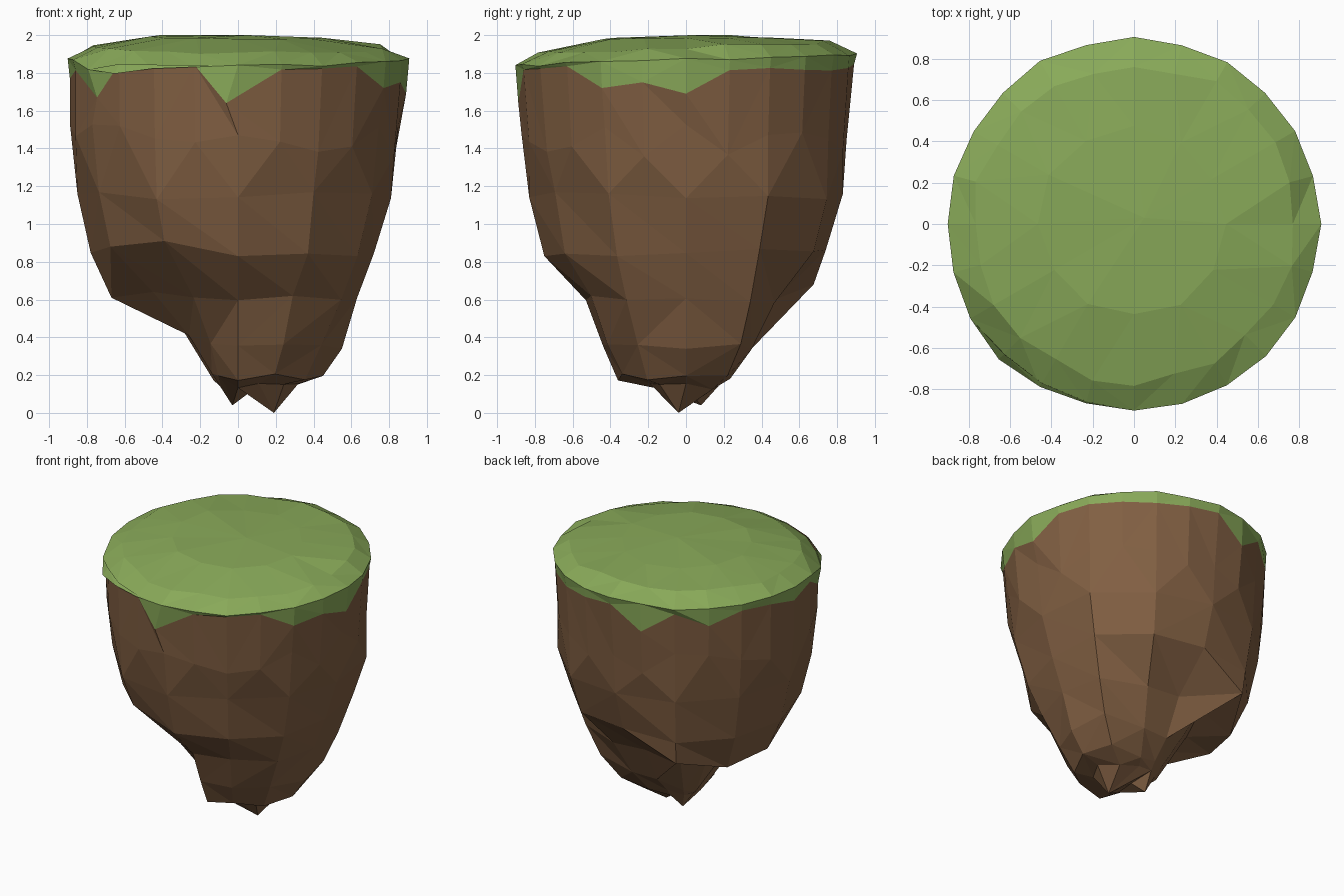
import bpy, bmesh, math, random

if "Cube" in bpy.data.objects:
    bpy.data.objects.remove(bpy.data.objects["Cube"])

random.seed(4)
N = 24  # fine ring count; the lower rock uses half of it

# Rock radii: one row per level, one column every 30 degrees from +x
ROCK = [
    (1.45, (.85, .87, .87, .85, .87, .88, .89, .89, .88, .87, .85, .86)),
    (1.15, (.81, .87, .86, .83, .85, .85, .85, .85, .86, .83, .80, .82)),
    (0.85, (.72, .78, .78, .74, .80, .78, .78, .78, .78, .75, .74, .73)),
    (0.60, (.63, .68, .54, .47, .78, .66, .67, .52, .47, .53, .58, .63)),
    (0.35, (.55, .58, .40, .34, .48, .36, .33, .30, .29, .44, .48, .51)),
    (0.19, (.45, .44, .27, .22, .19, .15, .12, .16, .21, .36, .39, .41)),
    (0.14, (.32, .28, .20, .18, .15, .11, .09, .10, .13, .17, .22, .28)),
]
# Height changes that shape the overhangs: (level, column) -> offset
LIFT = {(2, 7): .03, (2, 8): .06, (2, 9): -.02, (3, 4): .08, (3, 5): -.03, (3, 6): .01,
        (3, 7): .04, (4, 4): .26, (4, 5): .18, (4, 6): .15, (4, 7): .06}
# Grass points hanging over the rock
DRIPS = {0: 1.69, 23: 1.75, 22: 1.72, 18: 1.64, 14: 1.67, 12: 1.77, 9: 1.75, 7: 1.69}
SHIFT = {18: -4, 14: 3}          # sideways shift of two drips, degrees
RIM = {14: (.01, -.03), 15: (.025, -.05), 16: (.01, -.03), 8: (.01, -.02)}  # bulges of the rim


def polar(r, deg, z):
    a = math.radians(deg)
    return (r * math.cos(a), r * math.sin(a), z)


def ring(bm, points):
    return [bm.verts.new(p) for p in points]


def bridge(bm, up, low):
    # Rings of equal size become split quads, a 2:1 pair becomes fans
    n, m = len(up), len(low)
    if n == m:
        for i in range(n):
            j = (i + 1) % n
            if random.random() < .5:
                tris = (up[i], low[i], low[j]), (up[i], low[j], up[j])
            else:
                tris = (up[i], low[i], up[j]), (up[j], low[i], low[j])
            for t in tris:
                bm.faces.new(t)
    else:
        for i in range(m):
            a, b, c = up[2 * i], up[2 * i + 1], up[(2 * i + 2) % n]
            p, q = low[i], low[(i + 1) % m]
            for t in ((a, p, b), (b, p, q), (b, q, c)):
                bm.faces.new(t)


def finish(bm, name, color):
    bmesh.ops.recalc_face_normals(bm, faces=bm.faces)
    mesh = bpy.data.meshes.new(name)
    bm.to_mesh(mesh)
    bm.free()
    mat = bpy.data.materials.new(name)
    mat.diffuse_color = color
    mat.use_nodes = True
    mat.node_tree.nodes["Principled BSDF"].inputs["Base Color"].default_value = mat.diffuse_color
    mesh.materials.append(mat)
    bpy.context.collection.objects.link(bpy.data.objects.new(name, mesh))


# Seam shared by rock and grass
seam = [polar(.89, 15 * i + SHIFT.get(i, 0), DRIPS.get(i, 1.82 + random.uniform(-.01, .03)))
        for i in range(N)]

# Rock body
bm = bmesh.new()
prev = ring(bm, seam)
for k, (z, radii) in enumerate(ROCK):
    pts = []
    if k == 0:
        for i in range(N):
            r = (radii[i // 2] + radii[((i + 1) // 2) % 12]) / 2
            pts.append(polar(r, 15 * i, z + random.uniform(-.1, .1)))
    else:
        for i, r in enumerate(radii):
            dz = LIFT.get((k, i), random.uniform(-.02, .02))
            pts.append(polar(r, 30 * i, z + dz))
    cur = ring(bm, pts)
    bridge(bm, prev, cur)
    prev = cur

# Two rock tips with a notch between them close the bottom
tip_a = bm.verts.new((.19, -.04, 0))
tip_b = bm.verts.new((-.03, .08, .04))
notch = bm.verts.new((.05, .03, .10))
near = lambda i: tip_b if 3 <= i % 12 <= 8 else tip_a
for i in range(12):
    a, b = prev[i], prev[(i + 1) % 12]
    bm.faces.new((a, near(i), b))
    if near(i) != near(i + 1):
        bm.faces.new((b, near(i), notch))
        bm.faces.new((b, notch, near(i + 1)))
finish(bm, "rock", (.22, .115, .055, 1))

# Grass cap
bm = bmesh.new()
prev = ring(bm, seam)
for r, z, tilt, n in ((.907, 1.87, .03, N), (.80, 1.935, .03, N), (.48, 1.985, .01, 12)):
    pts = []
    for i in range(n):
        deg = 360 * i / n
        dr, dz = RIM.get(i, (0, 0)) if r > .9 else (0, 0)
        rr = r + dr - random.uniform(0, .012 if r > .9 else .05)
        lean = tilt * math.sin(math.radians(deg))
        pts.append(polar(rr, deg, z + dz + lean + random.uniform(-.01, .01)))
    cur = ring(bm, pts)
    bridge(bm, prev, cur)
    prev = cur
top = bm.verts.new((.05, .03, 2))
for i in range(12):
    bm.faces.new((prev[i], prev[(i + 1) % 12], top))
finish(bm, "grass", (.25, .4, .1, 1))
